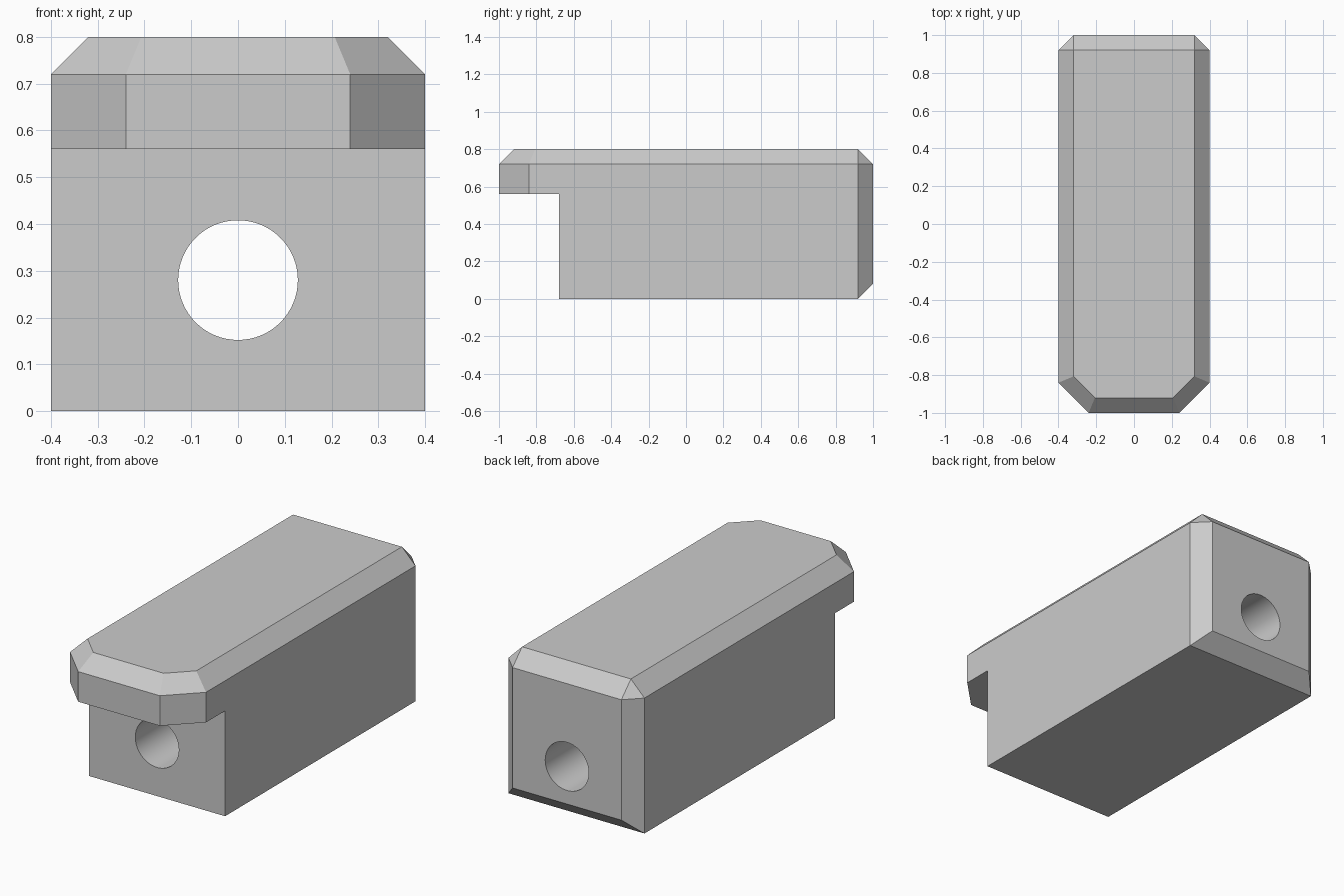
import bpy, bmesh
from math import sqrt, radians
from mathutils import Vector, Matrix

if "Cube" in bpy.data.objects:
    bpy.data.objects.remove(bpy.data.objects["Cube"], do_unlink=True)

HALF_W, HALF_L, TOP = 0.4, 1.0, 0.8
C = 0.08          # chamfer size
NOSE = 0.16       # cut of the front corners

grey = bpy.data.materials.new("plain grey")
grey.use_nodes = True
grey.diffuse_color = (0.6, 0.6, 0.6, 1)
grey.node_tree.nodes["Principled BSDF"].inputs["Base Color"].default_value = grey.diffuse_color


def make_object(name, bm):
    bmesh.ops.recalc_face_normals(bm, faces=bm.faces)
    mesh = bpy.data.meshes.new(name)
    bm.to_mesh(mesh)
    bm.free()
    mesh.materials.append(grey)
    obj = bpy.data.objects.new(name, mesh)
    bpy.context.collection.objects.link(obj)
    return obj


def box(name, low, high):
    low, high = Vector(low), Vector(high)
    bm = bmesh.new()
    bmesh.ops.create_cube(bm, size=1, matrix=Matrix.Translation((low + high) / 2)
                          @ Matrix.Diagonal((*(high - low), 1)))
    return make_object(name, bm)


def slice_off(bm, point, normal):
    """Cut away everything beyond a plane and close the cut."""
    bmesh.ops.bisect_plane(bm, geom=bm.verts[:] + bm.edges[:] + bm.faces[:],
                           plane_co=point, plane_no=normal, clear_outer=True, dist=1e-5)
    bmesh.ops.holes_fill(bm, edges=[e for e in bm.edges if e.is_boundary])


def cut(target, cutter):
    """Subtract a helper solid, then discard it."""
    cutter.hide_render = True
    mod = target.modifiers.new("cut", 'BOOLEAN')
    mod.operation, mod.solver, mod.object = 'DIFFERENCE', 'EXACT', cutter
    bpy.context.view_layer.objects.active = target
    bpy.ops.object.modifier_apply(modifier=mod.name)
    bpy.data.objects.remove(cutter, do_unlink=True)


# Chamfered block
block = box("block", (-HALF_W, -HALF_L, 0), (HALF_W, HALF_L, TOP))
bm = bmesh.new()
bm.from_mesh(block.data)
rim = TOP - C
for s in (1, -1):
    # front corners, then the top edges above sides and corners, then back edges
    slice_off(bm, (s * HALF_W, NOSE - HALF_L, 0), (s, -1, 0))
    slice_off(bm, (s * HALF_W, 0, rim), (s, 0, 1))
    slice_off(bm, (s * HALF_W, NOSE - HALF_L, rim), (s, -1, sqrt(2)))
    slice_off(bm, (s * HALF_W, HALF_L - C, 0), (s, 1, 0))
    slice_off(bm, (0, s * HALF_L, rim), (0, s, 1))
slice_off(bm, (0, HALF_L, C), (0, 1, -1))
for s in (1, -1):
    # small triangles on the upper back corners
    slice_off(bm, (s * HALF_W, HALF_L - C, rim), (s, 1, 1))
bmesh.ops.recalc_face_normals(bm, faces=bm.faces)
bm.to_mesh(block.data)
bm.free()

# Step under the front lip
cut(block, box("step_cutter", (-1, -2, -1), (1, -0.68, 0.56)))

# Round bore through the whole length
bm = bmesh.new()
bmesh.ops.create_cone(bm, cap_ends=True, segments=64, radius1=0.128, radius2=0.128, depth=4,
                      matrix=Matrix.Translation((0, 0, 0.28)) @ Matrix.Rotation(radians(90), 4, 'X'))
cut(block, make_object("bore_cutter", bm))

bpy.ops.object.select_all(action='DESELECT')
block.select_set(True)
bpy.context.view_layer.objects.active = block
bpy.ops.object.shade_smooth_by_angle(angle=radians(20))
